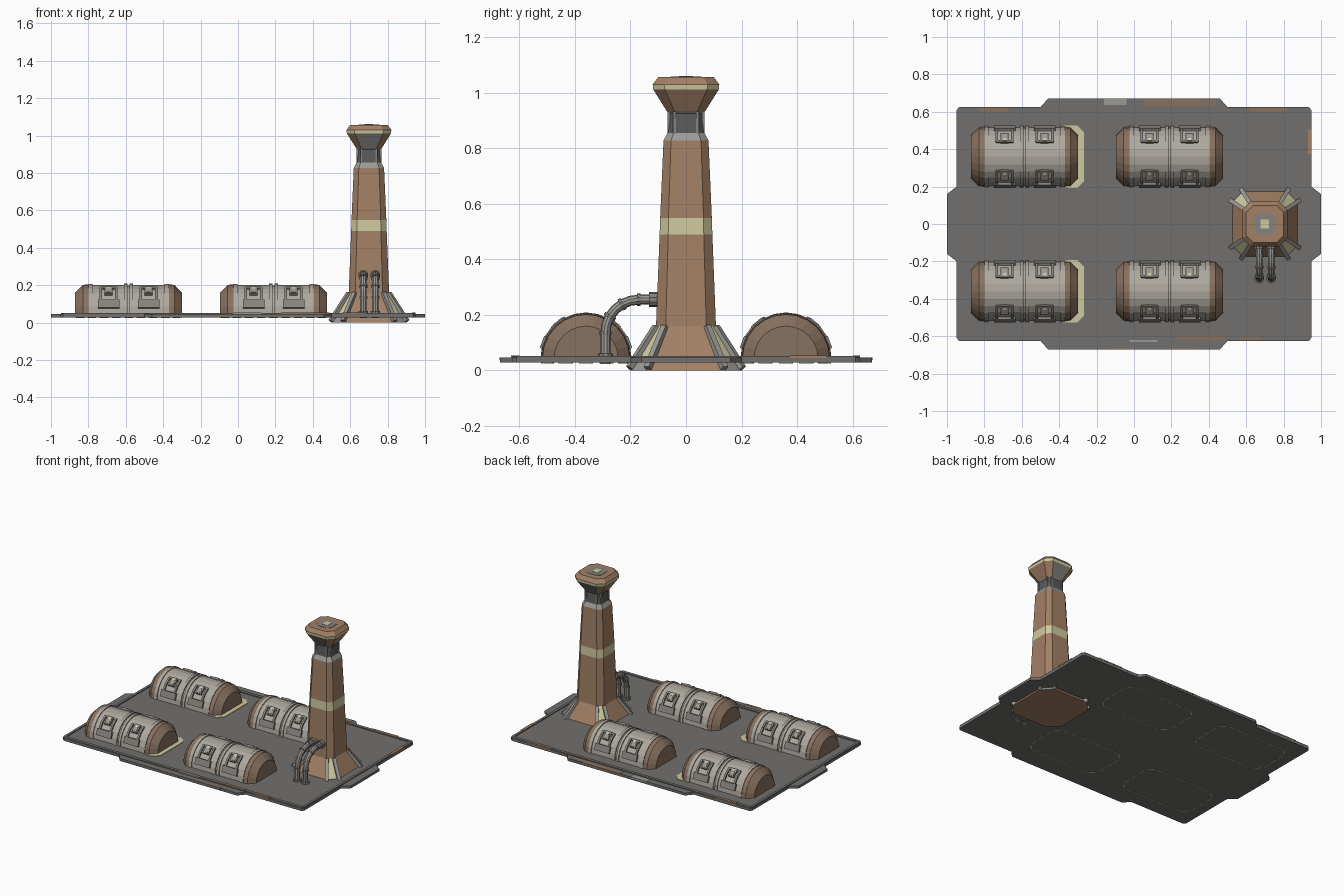
import bpy, bmesh, math
from mathutils import Vector, Matrix

if "Cube" in bpy.data.objects:
    bpy.data.objects.remove(bpy.data.objects["Cube"])

# Palette
COLOURS = [
    ("floor_grey", (0.165, 0.160, 0.155)),
    ("pod_light_grey", (0.42, 0.39, 0.345)),
    ("frame_grey", (0.24, 0.23, 0.21)),
    ("tower_brown", (0.36, 0.215, 0.13)),
    ("cap_brown", (0.245, 0.165, 0.115)),
    ("pale_yellow", (0.62, 0.58, 0.34)),
    ("dark_grey", (0.10, 0.10, 0.10)),
    ("metal_grey", (0.33, 0.32, 0.30)),
]
FLOOR, POD, FRAME, BROWN, CAP, YELLOW, DARK, METAL = range(8)
MATS = []
for name, c in COLOURS:
    m = bpy.data.materials.new(name)
    m.diffuse_color = (*c, 1)
    m.use_nodes = True
    m.node_tree.nodes["Principled BSDF"].inputs["Base Color"].default_value = m.diffuse_color
    MATS.append(m)


def finish(bm, name, loc=(0, 0, 0)):
    bmesh.ops.recalc_face_normals(bm, faces=bm.faces)
    me = bpy.data.meshes.new(name)
    bm.to_mesh(me)
    bm.free()
    for m in MATS:
        me.materials.append(m)
    return link(me, name, loc)


def link(me, name, loc):
    ob = bpy.data.objects.new(name, me)
    ob.location = loc
    bpy.context.collection.objects.link(ob)
    return ob


def loft(bm, rings, mats):
    """Skin closed rings; mats is one colour per band or one colour for all."""
    vs = [[bm.verts.new(p) for p in r] for r in rings]
    n = len(rings[0])
    pick = lambda i: mats if isinstance(mats, int) else mats[i]
    for i in range(len(vs) - 1):
        for j in range(n):
            k = (j + 1) % n
            f = bm.faces.new((vs[i][j], vs[i][k], vs[i + 1][k], vs[i + 1][j]))
            f.material_index = pick(i)
    bm.faces.new(vs[0]).material_index = pick(0)
    bm.faces.new(vs[-1]).material_index = pick(len(vs) - 2)


def box(bm, mat, size, matrix):
    r = bmesh.ops.create_cube(bm, size=1, matrix=matrix @ Matrix.Diagonal((*size, 1)))
    for f in {f for v in r["verts"] for f in v.link_faces}:
        f.material_index = mat


def beam(bm, mat, a, b, w, t):
    a, b = Vector(a), Vector(b)
    q = (b - a).to_track_quat('Z', 'Y').to_matrix().to_4x4()
    box(bm, mat, (w, t, (b - a).length), Matrix.Translation((a + b) / 2) @ q)


def slab(bm, mat, pts, z0, z1):
    loft(bm, [[(x, y, z) for x, y in pts] for z in (z0, z1)], mat)


def octagon(z, r, c):
    return [Vector((x, y, z)) for x, y in ((r, -c), (r, c), (c, r), (-c, r),
                                           (-r, c), (-r, -c), (-c, -r), (c, -r))]


# Base plate with tabs on all four sides
quad = [(1.0, 0.16), (0.948, 0.2), (0.948, 0.61), (0.935, 0.625), (0.5, 0.625), (0.46, 0.67)]
outline = (quad + [(-x, y) for x, y in reversed(quad)]
           + [(-x, -y) for x, y in quad] + [(x, -y) for x, y in reversed(quad)])
bm = bmesh.new()
slab(bm, FLOOR, outline, 0.028, 0.046)
finish(bm, "base_plate")

# Raised rim around the floor
bm = bmesh.new()
for s in (-1, 1):
    box(bm, FLOOR, (1.87, 0.022, 0.012), Matrix.Translation((0, s * 0.612, 0.046)))
    box(bm, FLOOR, (0.018, 1.22, 0.012), Matrix.Translation((s * 0.937, 0, 0.046)))
finish(bm, "base_rim")

# Worn paint plates along the edges
bm = bmesh.new()
for x, y, w, d, mat in ((0.2, 0.65, 0.3, 0.042, CAP), (-0.1, 0.653, 0.12, 0.036, METAL),
                        (0.39, 0.648, 0.1, 0.03, CAP), (0.36, -0.612, 0.26, 0.024, CAP),
                        (0.05, -0.625, 0.15, 0.01, METAL), (0.62, -0.614, 0.12, 0.024, CAP),
                        (-0.75, 0.614, 0.16, 0.024, CAP), (0.72, 0.614, 0.2, 0.024, CAP),
                        (-0.06, -0.666, 0.12, 0.012, CAP), (0.26, -0.666, 0.14, 0.012, CAP),
                        (0.94, 0.44, 0.02, 0.13, BROWN)):
    z = 0.0495 if abs(y) < 0.63 else 0.0425
    box(bm, mat, (w, d, 0.009), Matrix.Translation((x, y, z)))
finish(bm, "worn_paint")

# Barracks pod: half-round shell lofted along x
HALF = [(0.0, 0.155), (0.006, 0.155), (0.006, 0.164), (0.024, 0.164), (0.024, 0.157),
        (0.192, 0.157), (0.192, 0.163), (0.215, 0.163), (0.215, 0.159), (0.245, 0.157), (0.286, 0.115)]
stations = [(-x, r) for x, r in reversed(HALF[1:])] + HALF
SEG, Z0 = 12, 0.045


def arch(x, r):
    pts = [(x, r * math.cos(math.pi * i / SEG), Z0 + r * math.sin(math.pi * i / SEG))
           for i in range(SEG + 1)]
    return [(x, r, 0.03)] + pts + [(x, -r, 0.03)]


bm = bmesh.new()
bands = [CAP if abs(stations[i][0] + stations[i + 1][0]) / 2 > 0.214 else POD
         for i in range(len(stations) - 1)]
loft(bm, [arch(x, r) for x, r in stations], bands)


def on_shell(mat, x, side, deg, size, r=0.157):
    a = math.radians(deg)
    pos = (x, side * r * math.cos(a), Z0 + r * math.sin(a))
    rot = Matrix.Rotation(-side * (math.pi / 2 - a), 4, 'X')
    box(bm, mat, size, Matrix.Translation(pos) @ rot)


# Hatches with frames, two on each side of the pod
for side in (-1, 1):
    for x in (-0.107, 0.107):
        on_shell(FRAME, x, side, 20, (0.115, 0.045, 0.024))
        for dx in (-0.042, 0.042):
            on_shell(FRAME, x + dx, side, 35, (0.014, 0.05, 0.018))
            on_shell(FRAME, x + dx, side, 51, (0.014, 0.05, 0.018))
            on_shell(FRAME, x + dx * 0.75, side, 60, (0.03, 0.013, 0.018))
        on_shell(FRAME, x, side, 52, (0.044, 0.062, 0.018))
        on_shell(METAL, x, side, 52, (0.028, 0.046, 0.022))
        on_shell(YELLOW, x, side, 57, (0.018, 0.016, 0.025))
pod = finish(bm, "barracks_pod", (-0.585, 0.36, 0))
for x, y in ((-0.585, -0.36), (0.19, 0.36), (0.19, -0.36)):
    link(pod.data, "barracks_pod", (x, y, 0))

# Yellow thresholds at the inner end of the left pods
bm = bmesh.new()
for y in (-0.36, 0.36):
    pts = [(0.2, -0.165), (0.28, -0.168), (0.318, -0.13), (0.318, 0.13), (0.28, 0.168), (0.2, 0.165)]
    slab(bm, YELLOW, [(px - 0.585, py + y) for px, py in pts], 0.045, 0.0495)
finish(bm, "yellow_threshold")

# Dashed footing marks under the plate
bm = bmesh.new()
ring = [(0.28, -0.11), (0.28, 0.11), (0.23, 0.158), (-0.23, 0.158),
        (-0.28, 0.11), (-0.28, -0.11), (-0.23, -0.158), (0.23, -0.158)]
for cx in (-0.585, 0.19):
    for cy in (-0.36, 0.36):
        for i in range(8):
            a = Vector((*ring[i], 0.0275)) + Vector((cx, cy, 0))
            b = Vector((*ring[(i + 1) % 8], 0.0275)) + Vector((cx, cy, 0))
            n = max(1, round((b - a).length / 0.07))
            for k in range(n):
                beam(bm, YELLOW, a.lerp(b, (k + 0.15) / n), a.lerp(b, (k + 0.8) / n), 0.007, 0.003)
finish(bm, "footing_marks")

# Tower: octagonal rings from foot to head (z, half width, half flat, colour above)
TX = 0.70
levels = [(0.0, 0.203, 0.135, BROWN), (0.05, 0.172, 0.115, BROWN), (0.158, 0.108, 0.073, BROWN),
          (0.49, 0.095, 0.064, YELLOW), (0.55, 0.093, 0.063, BROWN), (0.828, 0.081, 0.054, METAL),
          (0.856, 0.066, 0.044, DARK), (0.925, 0.06, 0.04, METAL), (0.935, 0.07, 0.042, BROWN),
          (1.012, 0.118, 0.076, YELLOW), (1.03, 0.12, 0.078, BROWN), (1.057, 0.1, 0.062, BROWN)]
bm = bmesh.new()
loft(bm, [octagon(z, r, c) for z, r, c, _ in levels], [l[3] for l in levels[:-1]])
bmesh.ops.recalc_face_normals(bm, faces=bm.faces)
for f in bm.faces:
    z, n = f.calc_center_median().z, f.normal
    diagonal = min(abs(n.x), abs(n.y)) > 0.25
    if z < 0.158 and diagonal:
        f.material_index = METAL if z < 0.04 else YELLOW
    if 0.936 < z < 1.01 and abs(n.y) > abs(n.x) + 0.1:
        f.material_index = FRAME
finish(bm, "tower_shaft", (TX, 0, 0))

# Buttress rails on the tower foot and ribs on its neck
bm = bmesh.new()
for a, b in zip(octagon(0.008, 0.203, 0.138), octagon(0.158, 0.107, 0.076)):
    beam(bm, METAL, a, b, 0.022, 0.022)
for a, b in zip(octagon(0.85, 0.062, 0.041), octagon(0.932, 0.062, 0.041)):
    beam(bm, FRAME, a, b, 0.01, 0.01)
finish(bm, "tower_rails", (TX, 0, 0))

# Roof plate and beacon on the head
bm = bmesh.new()
slab(bm, FRAME, [(p.x, p.y) for p in octagon(0, 0.056, 0.036)], 1.054, 1.059)
box(bm, YELLOW, (0.045, 0.05, 0.008), Matrix.Translation((0, 0, 1.057)))
finish(bm, "tower_roof", (TX, 0, 0))

# Pair of bent pipes from the floor into the tower, with collars
path = [(-0.29, 0.024, 0), (-0.29, 0.135, 0)]
path += [(-0.17 - 0.12 * math.cos(t), 0.135 + 0.12 * math.sin(t), t)
         for t in (math.pi / 2 * i / 6 for i in range(1, 7))]
path += [(-0.09, 0.255, math.pi / 2)]


def pipe_ring(x, y, z, t, r, shift=0.0):
    along = Vector((0, math.sin(t), math.cos(t)))
    across = Vector((0, math.cos(t), -math.sin(t)))
    centre = Vector((x, y, z)) + along * shift
    return [centre + across * r * math.cos(a) + Vector((1, 0, 0)) * r * math.sin(a)
            for a in (2 * math.pi * i / 10 for i in range(10))]


bm = bmesh.new()
for x in (0.67, 0.734):
    loft(bm, [pipe_ring(x, *p, 0.018) for p in path], METAL)
    collars = [(path[1], 0.006), (path[3], 0.006), (path[5], 0.006), (path[7], 0.006),
               ((-0.29, 0.05, 0), 0.012), ((-0.115, 0.255, math.pi / 2), 0.018)]
    for p, h in collars:
        r = 0.027 if h > 0.01 else 0.0225
        loft(bm, [pipe_ring(x, *p, r, s * h) for s in (-1, 1)], FRAME)
finish(bm, "bent_pipes")
